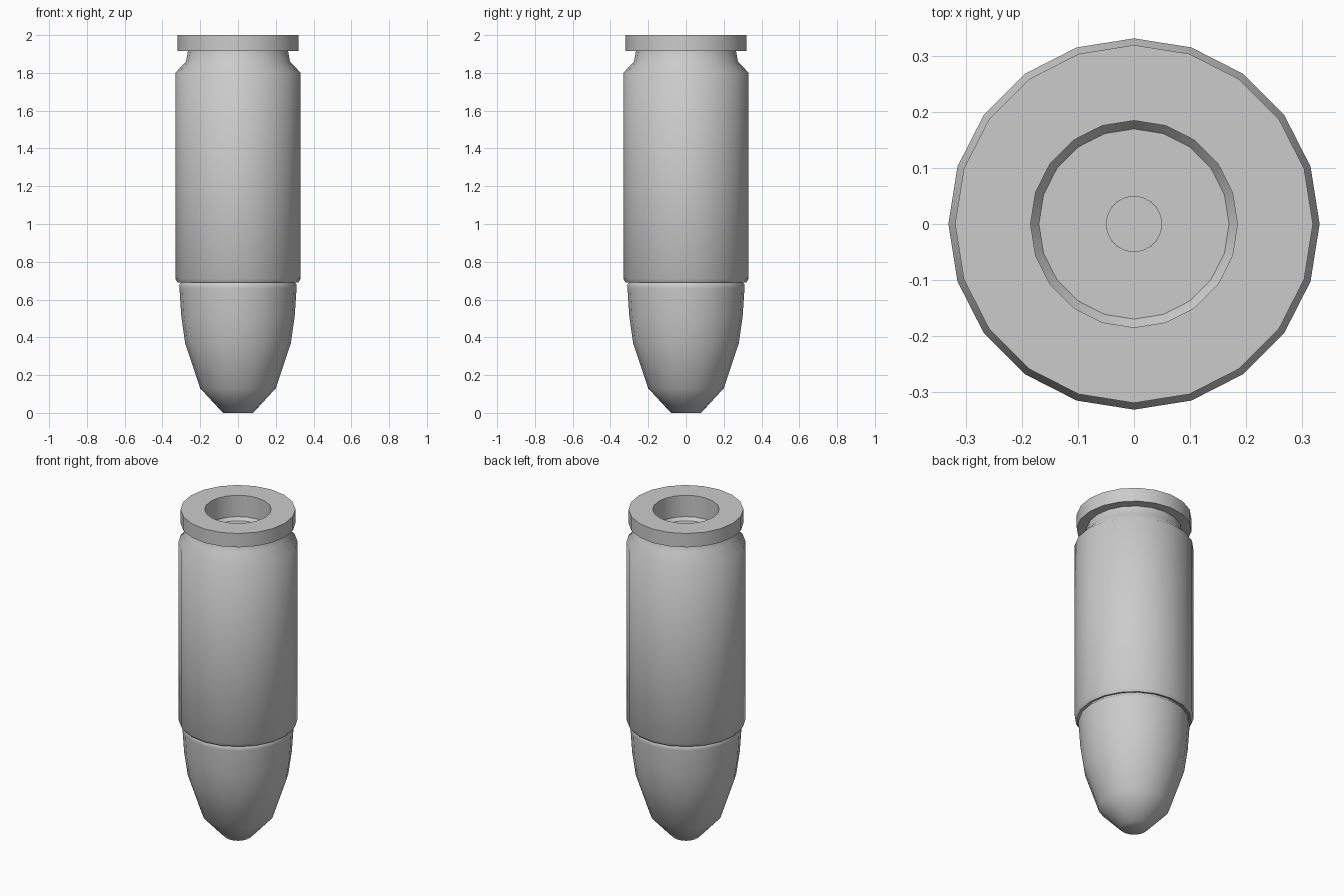
import bpy, bmesh
from math import cos, sin, tau, radians

if "Cube" in bpy.data.objects:
    bpy.data.objects.remove(bpy.data.objects["Cube"])

def lathe(name, profile, sides=20, cap_start=False, cap_end=False):
    """Revolve (radius, z) pairs about the z axis."""
    bm = bmesh.new()
    rings = []
    for r, z in profile:
        rings.append([bm.verts.new((r * cos(tau * i / sides), r * sin(tau * i / sides), z))
                      for i in range(sides)])
    for a, b in zip(rings, rings[1:]):
        for i in range(sides):
            j = (i + 1) % sides
            bm.faces.new((a[i], a[j], b[j], b[i]))
    if cap_start:
        bm.faces.new(rings[0][::-1])
    if cap_end:
        bm.faces.new(rings[-1])
    bmesh.ops.recalc_face_normals(bm, faces=bm.faces)
    mesh = bpy.data.meshes.new(name)
    bm.to_mesh(mesh)
    bm.free()
    obj = bpy.data.objects.new(name, mesh)
    bpy.context.collection.objects.link(obj)
    bpy.ops.object.select_all(action='DESELECT')
    obj.select_set(True)
    bpy.context.view_layer.objects.active = obj
    bpy.ops.object.shade_smooth_by_angle(angle=radians(50))
    return obj

# Rounded tip pointing down, tucked into the casing
lathe("tip", [(0.08, 0), (0.20, 0.13), (0.28, 0.37), (0.30, 0.51),
              (0.31, 0.66), (0.31, 0.68), (0.295, 0.695), (0.295, 0.76)],
      cap_start=True, cap_end=True)

# Casing with mouth lip, extractor groove, rim and recessed pocket
lathe("casing", [(0.295, 0.74), (0.295, 0.70), (0.32, 0.69), (0.332, 0.71),
                 (0.332, 1.80), (0.275, 1.86), (0.265, 1.915), (0.32, 1.915),
                 (0.32, 2.0), (0.185, 2.0), (0.185, 1.86)])

# Dished floor of the pocket with a small flat centre
lathe("pocket_floor", [(0.186, 1.87), (0.17, 1.85), (0.05, 1.85)])
lathe("centre_disc", [(0.05, 1.84), (0.05, 1.855)], sides=32, cap_start=True, cap_end=True)
